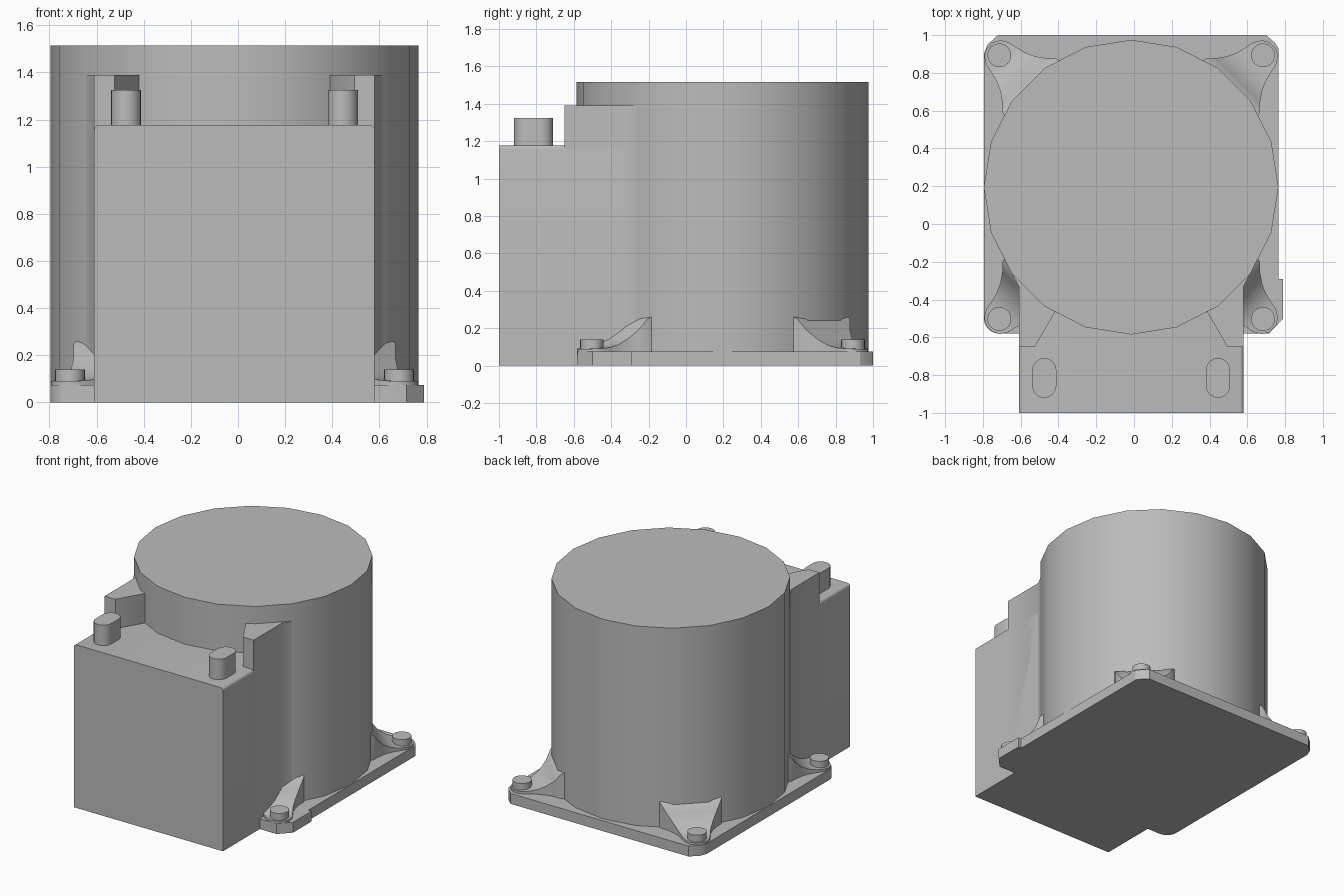
import bpy
import bmesh
from math import sin, cos, pi, radians
from mathutils import Vector

cube = bpy.data.objects.get("Cube")
if cube:
    bpy.data.objects.remove(cube)

grey = bpy.data.materials.new("plain grey")
grey.use_nodes = True
GREY = (0.5, 0.5, 0.5, 1)
grey.diffuse_color = GREY
grey.node_tree.nodes["Principled BSDF"].inputs["Base Color"].default_value = GREY

CX, CY = -0.015, 0.195      # drum axis; the body mirrors about x = CX
R, TOP = 0.78, 1.515


def finish(name, bm, smooth=30):
    bmesh.ops.recalc_face_normals(bm, faces=bm.faces)
    mesh = bpy.data.meshes.new(name)
    bm.to_mesh(mesh)
    bm.free()
    mesh.materials.append(grey)
    obj = bpy.data.objects.new(name, mesh)
    bpy.context.collection.objects.link(obj)
    bpy.ops.object.select_all(action='DESELECT')
    obj.select_set(True)
    bpy.context.view_layer.objects.active = obj
    bpy.ops.object.shade_smooth_by_angle(angle=radians(smooth))
    return obj


def extrude(name, points, offset):
    """Close a 3D outline into a face and extrude it by an offset."""
    bm = bmesh.new()
    face = bm.faces.new([bm.verts.new(p) for p in points])
    ext = bmesh.ops.extrude_face_region(bm, geom=[face])
    verts = [g for g in ext["geom"] if isinstance(g, bmesh.types.BMVert)]
    bmesh.ops.translate(bm, verts=verts, vec=offset)
    return finish(name, bm)


def prism(name, outline, z0, z1):
    return extrude(name, [(x, y, z0) for x, y in outline], (0, 0, z1 - z0))


def arc(x, y, r, a0, a1, n):
    steps = [radians(a0 + (a1 - a0) * i / n) for i in range(n + 1)]
    return [(x + r * cos(a), y + r * sin(a)) for a in steps]


def circle(x, y, r, n):
    return arc(x, y, r, 0, 360, n)[:-1]


# Drum
prism("drum", circle(CX, CY, R, 20), 0, TOP)

# Base plate with rounded corners and a side lug
plate = (arc(-0.715, -0.5, 0.08, 180, 270, 6)
         + [(0.715, -0.58), (0.79, -0.5), (0.79, -0.29), (0.765, -0.29)]
         + [(0.765, 0.93), (0.745, 0.96), (0.7, 1.0)]
         + [(-0.72, 1.0), (-0.775, 0.95), (-0.795, 0.9)])
prism("base_plate", plate, 0, 0.075)

# Front box with softened upper side edges
profile = ([(-0.61, 0), (0.58, 0)]
           + arc(0.56, 1.157, 0.02, 0, 90, 4)
           + arc(-0.59, 1.157, 0.02, 90, 180, 4))
extrude("front_box", [(x, -1, z) for x, z in profile], (0, 0.85, 0))

# Shoulders joining the box to the drum, and oval pins on the box
shoulder = [(0.595, -0.65), (0.595, -0.33), (0.631, -0.263), (0.5, -0.1),
            (0.38, -0.2), (0.405, -0.47), (0.51, -0.65)]
for side, s in (("right", -1), ("left", 1)):
    prism(side + "_shoulder", [(CX + s * x, y) for x, y in shoulder], 0, 1.39)
    px, pr = CX + s * 0.46, 0.064
    oval = arc(px, -0.774, pr, 0, 180, 10) + arc(px, -0.856, pr, 180, 360, 10)
    prism(side + "_box_pin", oval, 1.16, 1.325)

# Corner gussets: stations of (radius, half width, height), and round bolts
STATIONS = [(0.70, 0.22, 0.28), (0.765, 0.2, 0.25), (0.80, 0.165, 0.19),
            (0.85, 0.13, 0.14), (0.90, 0.107, 0.11), (0.95, 0.095, 0.096),
            (1.0, 0.085, 0.092), (1.04, 0.06, 0.09), (1.06, 0.025, 0.09)]


def gusset(name, angle):
    out = Vector((cos(angle), sin(angle), 0))
    across = Vector((-sin(angle), cos(angle), 0))
    bm = bmesh.new()
    rings = []
    for r, w, z in STATIONS:
        mid = Vector((CX, CY, 0)) + out * r
        rings.append([bm.verts.new(mid + across * w * k + Vector((0, 0, h)))
                      for k, h in ((-1, 0.06), (-1, z), (1, z), (1, 0.06))])
    for a, b in zip(rings, rings[1:]):
        for i in range(4):
            j = (i + 1) % 4
            bm.faces.new((a[i], a[j], b[j], b[i]))
    bm.faces.new(rings[0])
    bm.faces.new(rings[-1])
    finish(name, bm, 40)


corners = ["back_left", "back_right", "front_right", "front_left"]
for i, corner in enumerate(corners):
    angle = pi / 4 + i * pi / 2
    gusset(corner + "_gusset", angle)
    bx, by = CX + 0.987 * cos(angle), CY + 0.987 * sin(angle)
    prism(corner + "_bolt", circle(bx, by, 0.063, 24), 0.06, 0.14)
